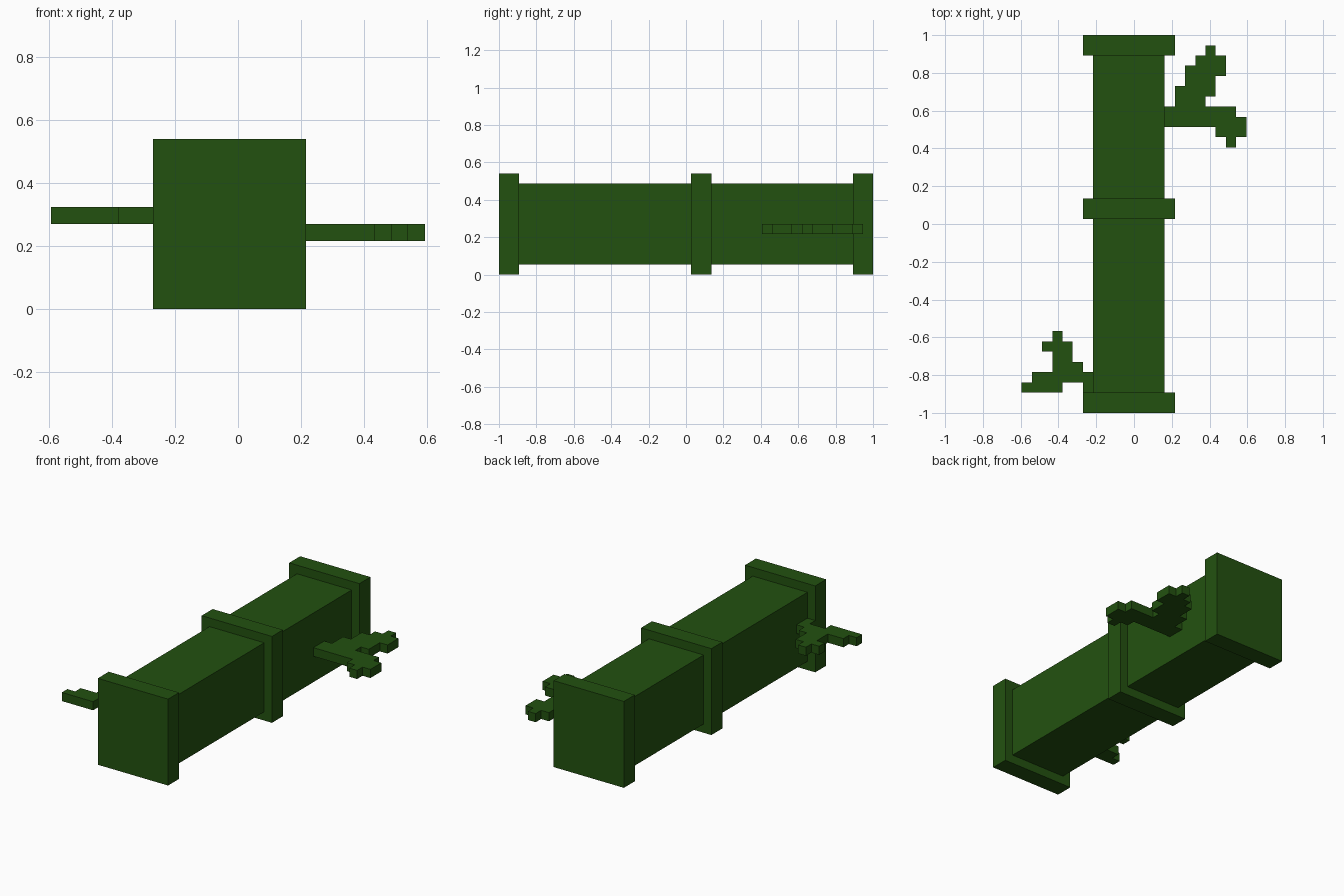
import bpy, bmesh, math

if "Cube" in bpy.data.objects:
    bpy.data.objects.remove(bpy.data.objects["Cube"])

U = 2 / 37  # block size: the stalk is 37 blocks long

green = bpy.data.materials.new("bamboo green")
green.diffuse_color = (0.0165, 0.083, 0.005, 1)
green.use_nodes = True
green.node_tree.nodes["Principled BSDF"].inputs["Base Color"].default_value = green.diffuse_color


def finish(name, bm):
    bmesh.ops.recalc_face_normals(bm, faces=bm.faces)
    mesh = bpy.data.meshes.new(name)
    bm.to_mesh(mesh)
    bm.free()
    mesh.materials.append(green)
    obj = bpy.data.objects.new(name, mesh)
    bpy.context.collection.objects.link(obj)


def box(name, x, y, z):
    """Box from block ranges; y counts from the front end."""
    bm = bmesh.new()
    bmesh.ops.create_cube(bm, size=1)
    for v in bm.verts:
        v.co = ((x[v.co.x > 0]) * U, (y[v.co.y > 0]) * U - 1, (z[v.co.z > 0]) * U)
    finish(name, bm)


def leaf(name, rows, y0, z):
    """Flat one-block-thick leaf; each row lists (start, end) spans in x."""
    bm = bmesh.new()
    for j, spans in enumerate(rows):
        for a, b in spans:
            for i in range(a, b):
                corners = [(i, j), (i + 1, j), (i + 1, j + 1), (i, j + 1)]
                bm.faces.new([bm.verts.new((p * U, (q + y0) * U - 1, z * U))
                              for p, q in corners])
    bmesh.ops.remove_doubles(bm, verts=bm.verts, dist=U * 0.01)
    bmesh.ops.dissolve_limit(bm, angle_limit=math.radians(1),
                             verts=bm.verts, edges=bm.edges)
    top = bmesh.ops.extrude_face_region(bm, geom=bm.faces[:], use_keep_orig=True)
    bmesh.ops.translate(bm, vec=(0, 0, U), verts=[
        g for g in top["geom"] if isinstance(g, bmesh.types.BMVert)])
    finish(name, bm)


# stalk segments between the joint rings
for name, y in (("front_stalk", (2, 19)), ("back_stalk", (21, 35))):
    box(name, (-4, 3), y, (1, 9))

# joint rings
for name, y in (("front_ring", 0), ("middle_ring", 19), ("back_ring", 35)):
    box(name, (-5, 4), (y, y + 2), (0, 10))

# leaf sprigs, rows from front to back
leaf("right_leaf", [[(9, 10)], [(8, 11)], [(3, 11)], [(3, 10)], [(4, 7)],
                    [(4, 8)], [(5, 8)], [(5, 9)], [(6, 9)], [(7, 8)]], 26, 4)
leaf("left_leaf", [[(-11, -7), (-5, -4)], [(-10, -4)], [(-8, -5)],
                   [(-8, -6)], [(-9, -6)], [(-8, -7)]], 2, 5)
